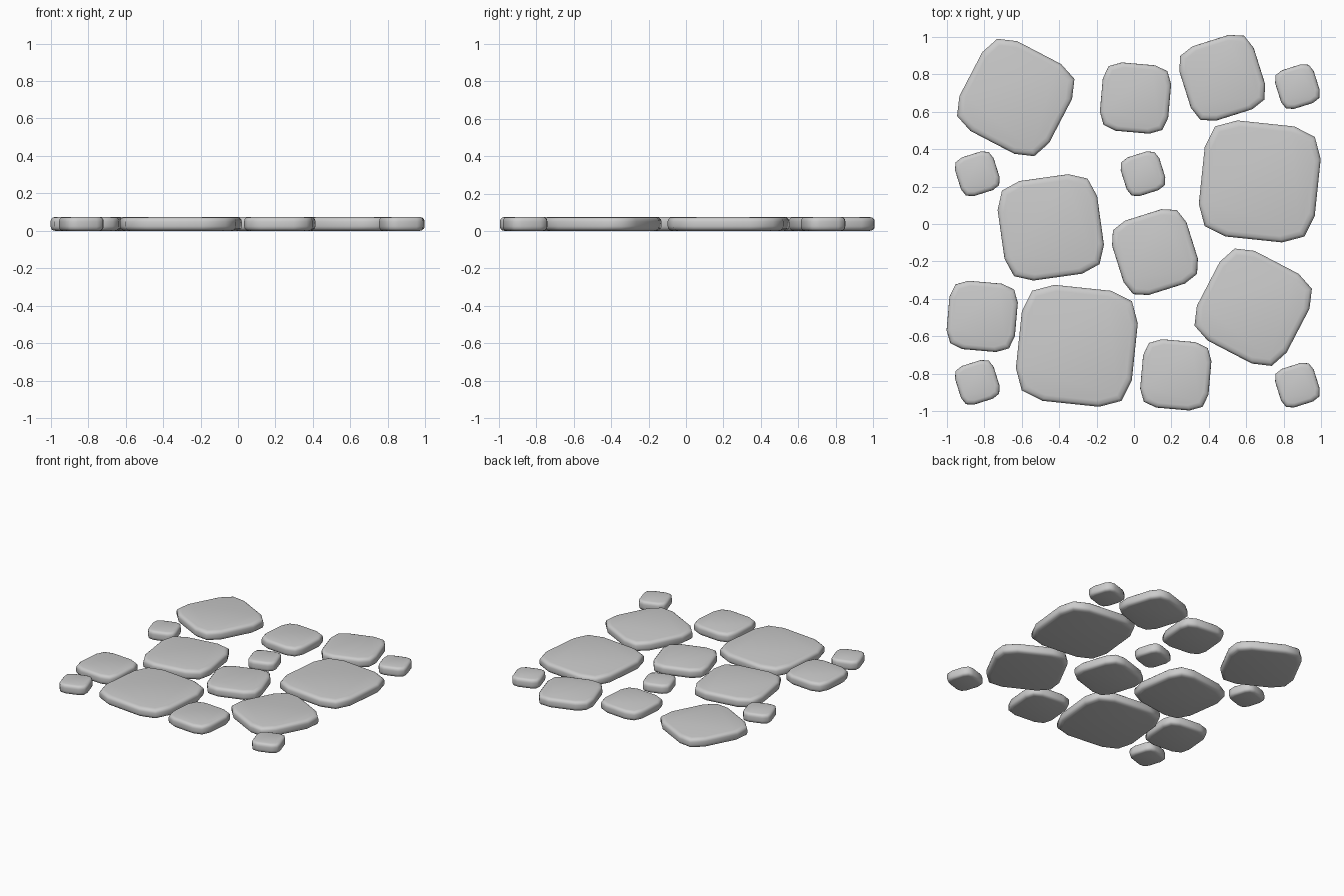
import bpy, bmesh, math

if "Cube" in bpy.data.objects:
    bpy.data.objects.remove(bpy.data.objects["Cube"])

# Rounded-square outline: one corner of a unit square, repeated four times
CORNER = [(1.0, -0.49), (1.0, 0.49), (0.86, 0.86)]
# Rounded edge profile: (inset from outline, height)
PROFILE = [(0.032, 0.0), (0.013, 0.004), (0.003, 0.013), (0.0, 0.025),
           (0.0, 0.050), (0.003, 0.062), (0.013, 0.071), (0.032, 0.075)]


def stone_mesh(name, half):
    bm = bmesh.new()
    rings = []
    for inset, z in PROFILE:
        r = half - inset * min(1, 0.5 + half * 1.7)
        ring = []
        for k in range(4):
            c, s = math.cos(k * math.pi / 2), math.sin(k * math.pi / 2)
            for x, y in CORNER:
                ring.append(bm.verts.new((r * (x * c - y * s), r * (x * s + y * c), z)))
        rings.append(ring)
    for a, b in zip(rings, rings[1:]):
        for i in range(12):
            j = (i + 1) % 12
            bm.faces.new((a[i], a[j], b[j], b[i]))
    bm.faces.new(rings[-1])
    bm.faces.new(rings[0][::-1])
    for f in bm.faces:
        f.smooth = True
    me = bpy.data.meshes.new(name)
    bm.to_mesh(me)
    bm.free()
    return me


# Stone sizes: half width, turn in degrees, positions
STONES = {
    "pebble": (0.108, 17.5, [(0.872, 0.733), (-0.836, 0.268), (0.048, 0.268),
                             (-0.836, -0.845), (0.872, -0.86)]),
    "small_stone": (0.183, -5, [(0.008, 0.672), (-0.81, -0.493), (0.223, -0.805)]),
    "medium_stone": (0.208, 17.5, [(0.471, 0.78), (0.112, -0.15)]),
    "wide_stone": (0.268, 8, [(-0.444, -0.018)]),
    "turned_stone": (0.270, -27.5, [(-0.631, 0.675), (0.636, -0.444)]),
    "large_stone": (0.311, -6, [(0.671, 0.227), (-0.305, -0.65)]),
}

for name, (half, turn, places) in STONES.items():
    mesh = stone_mesh(name, half)
    for i, (x, y) in enumerate(places):
        ob = bpy.data.objects.new(f"{name}_{i + 1}", mesh)
        ob.location = (x, y, 0)
        ob.rotation_euler.z = math.radians(turn)
        bpy.context.collection.objects.link(ob)
